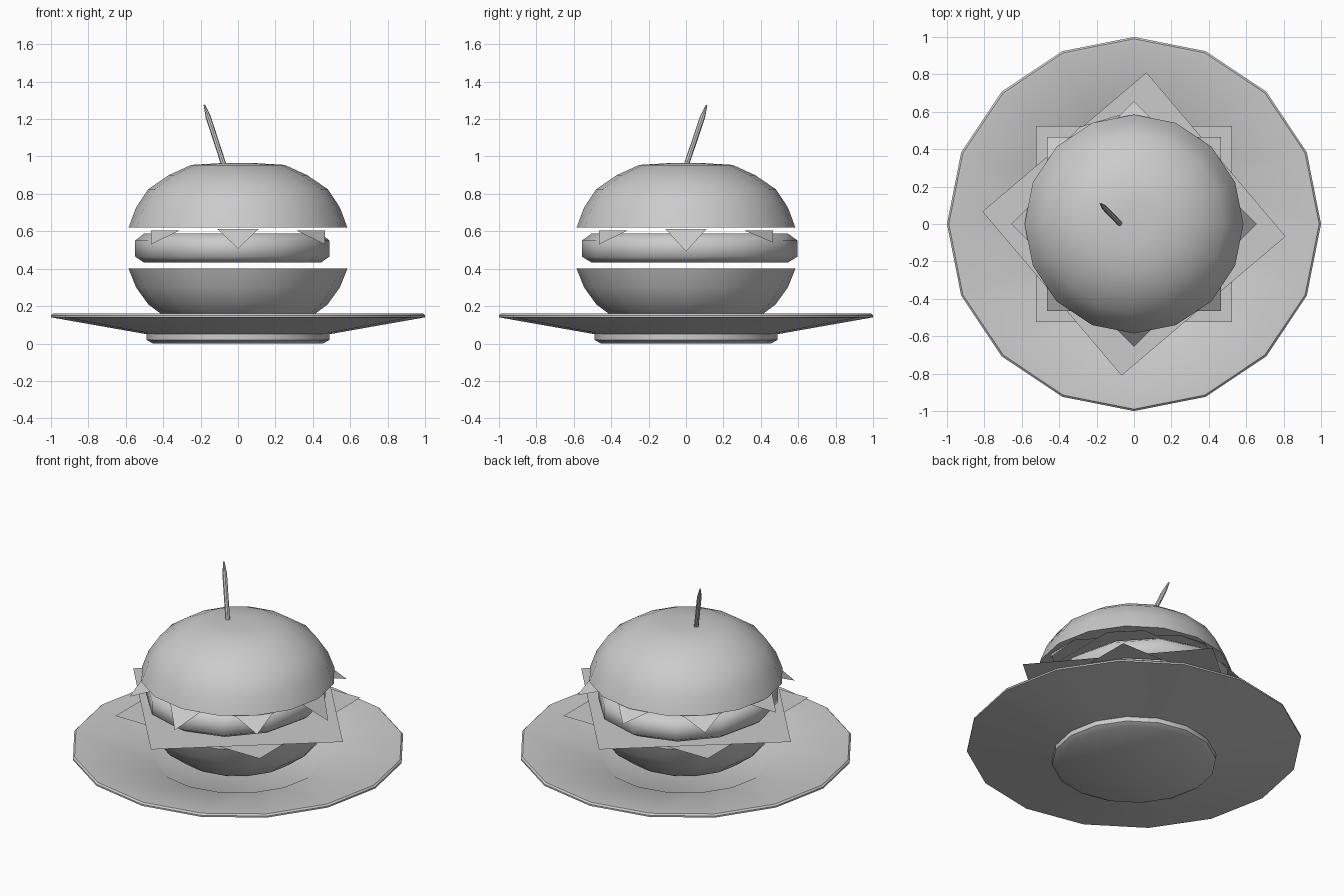
import bpy, bmesh, math
from mathutils import Vector, Matrix

if "Cube" in bpy.data.objects:
    bpy.data.objects.remove(bpy.data.objects["Cube"])


def finish(name, bm, smooth=None):
    bmesh.ops.recalc_face_normals(bm, faces=bm.faces)
    me = bpy.data.meshes.new(name)
    bm.to_mesh(me)
    bm.free()
    ob = bpy.data.objects.new(name, me)
    bpy.context.collection.objects.link(ob)
    if smooth:
        bpy.ops.object.select_all(action='DESELECT')
        ob.select_set(True)
        bpy.context.view_layer.objects.active = ob
        bpy.ops.object.shade_smooth_by_angle(angle=math.radians(smooth))
    return ob


def lathe(name, profile, sides=16, smooth=35, matrix=None):
    """Spin (radius, z) points around z; radius 0 ends close to a pole."""
    bm = bmesh.new()
    rings = []
    for r, z in profile:
        if r == 0:
            rings.append([bm.verts.new((0, 0, z))] * sides)
        else:
            rings.append([bm.verts.new((r * math.cos(2 * math.pi * i / sides),
                                        r * math.sin(2 * math.pi * i / sides), z))
                          for i in range(sides)])
    for a, b in zip(rings, rings[1:]):
        for i in range(sides):
            j = (i + 1) % sides
            bm.faces.new(list(dict.fromkeys((a[i], a[j], b[j], b[i]))))
    if matrix:
        bm.transform(matrix)
    return finish(name, bm, smooth)


def slice_sheet(name, half, z, angle, drops=None, fold=0.155):
    """Thin square sheet; corners optionally folded down past a diagonal crease."""
    bm = bmesh.new()
    outline, corners = [], []
    for k in range(4):
        rot = Matrix.Rotation(angle + k * math.pi / 2, 3, 'Z')
        if drops:
            p = bm.verts.new(rot @ Vector((half, half - fold, z)))
            t = bm.verts.new(rot @ Vector((half, half, z - drops[k])))
            q = bm.verts.new(rot @ Vector((half - fold, half, z)))
            outline += [p, q]
            corners.append((p, t, q))
        else:
            outline.append(bm.verts.new(rot @ Vector((half, half, z))))
    bm.faces.new(outline)
    for c in corners:
        bm.faces.new(c)
    return finish(name, bm)


# Plate with foot and raised rim
lathe("plate", [(0, 0), (0.455, 0), (0.49, 0.02), (0.49, 0.05), (1.0, 0.14),
                (1.0, 0.15), (0.99, 0.16), (0.97, 0.16), (0.51, 0.08),
                (0.47, 0.055), (0, 0.055)])

# Buns
lathe("bottom_bun", [(0, 0.058), (0.26, 0.07), (0.37, 0.125), (0.42, 0.165),
                     (0.48, 0.21), (0.545, 0.30), (0.585, 0.40), (0, 0.40)], smooth=45)
lathe("top_bun", [(0, 0.62), (0.585, 0.62), (0.545, 0.727), (0.48, 0.825),
                  (0.37, 0.9), (0.25, 0.955), (0.1, 0.964), (0, 0.965)], smooth=45)

# Flat lettuce leaves under the patty
slice_sheet("lower_leaf", 0.525, 0.41, 0)
slice_sheet("upper_leaf", 0.575, 0.421, math.radians(40.3))

# Patty, slightly off-centre and oval
lathe("patty", [(0, 0.433), (0.91, 0.433), (1, 0.465), (1, 0.55),
                (0.91, 0.588), (0, 0.588)], sides=12, smooth=60,
      matrix=Matrix.Translation((-0.03, 0.02, 0)) @ Matrix.Diagonal((0.52, 0.577, 1, 1)))

# Two cheese slices with drooping corners
slice_sheet("cheese_square", 0.465, 0.605, 0, (0.065, 0.065, 0.075, 0.075))
slice_sheet("cheese_diagonal", 0.465, 0.612, -math.pi / 4, (0.12, 0.065, 0.065, 0.105))

# Toothpick leaning back and to the left
tip, low = Vector((-0.18, 0.11, 1.275)), Vector((-0.045, -0.03, 0.86))
axis = tip - low
lathe("toothpick", [(0, 0), (0.014, 0), (0.014, axis.length - 0.07),
                    (0.004, axis.length), (0, axis.length)], sides=8,
      matrix=Matrix.Translation(low) @ axis.to_track_quat('Z', 'Y').to_matrix().to_4x4())
